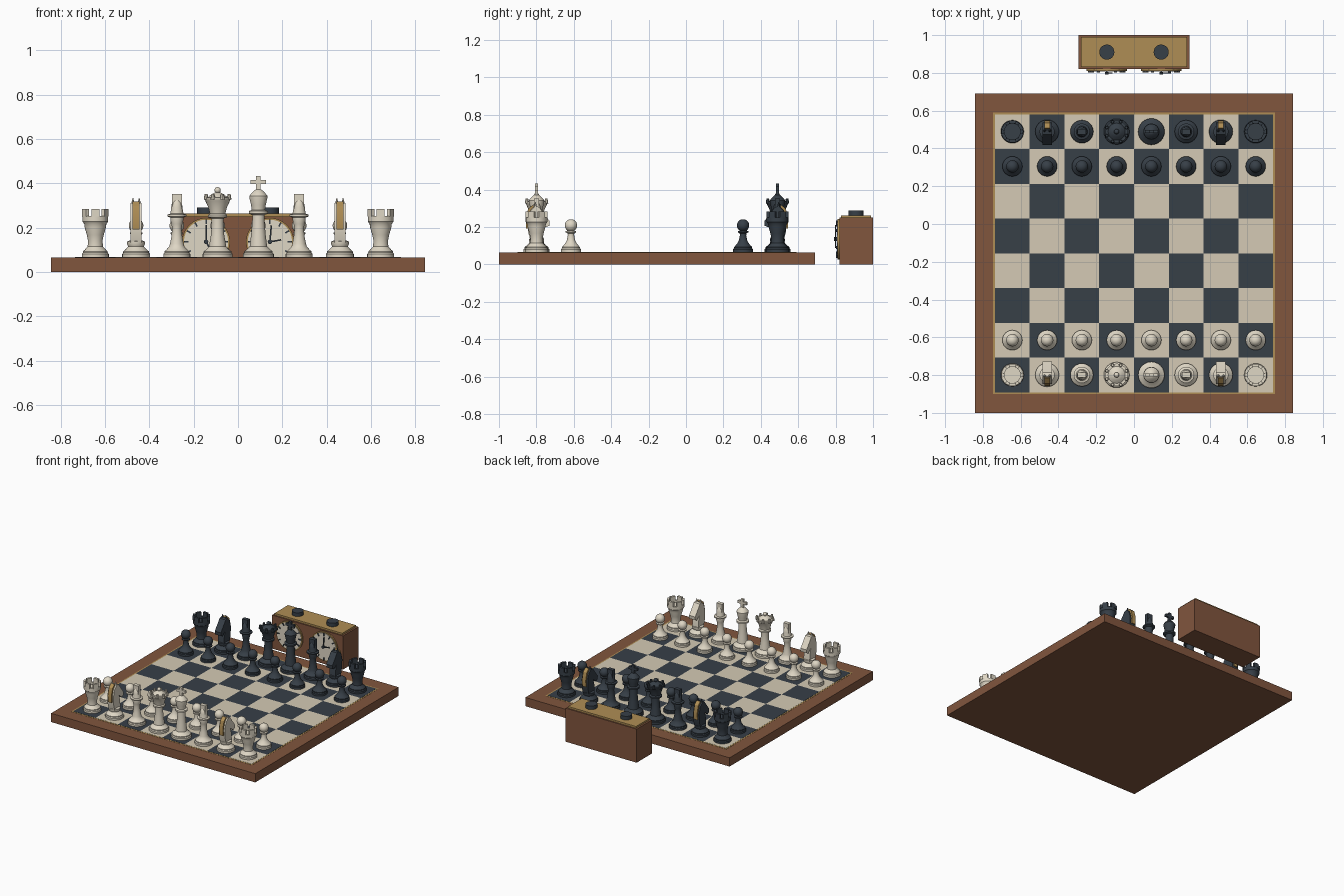
import bpy, bmesh, math
from math import sin, cos, pi, radians
from mathutils import Matrix, Vector

if "Cube" in bpy.data.objects:
    bpy.data.objects.remove(bpy.data.objects["Cube"])


def mat(name, c):
    m = bpy.data.materials.new(name)
    m.diffuse_color = (*c, 1)
    m.use_nodes = True
    m.node_tree.nodes["Principled BSDF"].inputs["Base Color"].default_value = m.diffuse_color
    return m


WOOD = mat("walnut", (0.22, 0.092, 0.048))
CREAM = mat("maple", (0.66, 0.59, 0.46))
IVORY = mat("ivory", (0.74, 0.68, 0.56))
DARK = mat("slate", (0.038, 0.050, 0.064))
BRASS = mat("brass", (0.43, 0.27, 0.09))
SQ, BY, TOP = 0.184, -0.155, 0.067


def box(bm, c, s, rot=Matrix()):
    m = Matrix.Translation(c) @ rot @ Matrix.Diagonal((*s, 1))
    bmesh.ops.create_cube(bm, size=1, matrix=m)


def cyl(bm, c, r, d, r2=None, seg=32, rot=Matrix()):
    bmesh.ops.create_cone(bm, cap_ends=True, segments=seg, radius1=r,
                          radius2=r if r2 is None else r2, depth=d,
                          matrix=Matrix.Translation(c) @ rot)


def ball(bm, c, r, u=20, v=12):
    bmesh.ops.create_uvsphere(bm, u_segments=u, v_segments=v, radius=r,
                              matrix=Matrix.Translation(c))


def lathe(bm, prof, seg=24):
    rings = [[bm.verts.new((r * cos(2 * pi * i / seg), r * sin(2 * pi * i / seg), z))
              for i in range(seg)] for r, z in prof]
    for a, b in zip(rings, rings[1:]):
        for i in range(seg):
            j = (i + 1) % seg
            bm.faces.new((a[i], a[j], b[j], b[i]))
    bm.faces.new(rings[0][::-1])
    bm.faces.new(rings[-1])


def slab(bm, pts, w):
    # extrude a y-z outline along x
    f = bm.faces.new([bm.verts.new((-w / 2, y, z)) for y, z in pts])
    g = bmesh.ops.extrude_face_region(bm, geom=[f])["geom"]
    bmesh.ops.translate(bm, vec=(w, 0, 0),
                        verts=[v for v in g if isinstance(v, bmesh.types.BMVert)])


def mesh(name, fn, m):
    bm = bmesh.new()
    fn(bm)
    bmesh.ops.recalc_face_normals(bm, faces=bm.faces[:])
    me = bpy.data.meshes.new(name)
    bm.to_mesh(me)
    bm.free()
    me.shade_smooth()
    me.set_sharp_from_angle(angle=radians(32))
    me.materials.append(m)
    return me


def put(name, me, loc=(0, 0, 0), turn=0):
    o = bpy.data.objects.new(name, me)
    o.location = loc
    o.rotation_euler.z = turn
    bpy.context.collection.objects.link(o)
    return o


# turned foot shared by all pieces
def foot(r):
    return [(r, 0), (r, .014), (r * .92, .02), (r * .92, .026), (r * .78, .033),
            (r * .56, .048)]


def pawn(bm):
    lathe(bm, foot(.053) + [(.022, .062), (.017, .09), (.018, .1), (.028, .104),
                            (.028, .111), (.015, .115)])
    ball(bm, (0, 0, .142), .033)


def rook(bm):
    lathe(bm, foot(.061) + [(.034, .055), (.033, .075), (.038, .1), (.048, .135),
                            (.05, .15), (.058, .16), (.058, .185), (.043, .185),
                            (.043, .17)])
    for k in range(6):
        a = pi / 3 * k + pi / 6
        box(bm, (.05 * cos(a), .05 * sin(a), .2), (.016, .036, .034),
            Matrix.Rotation(a, 4, 'Z'))


def knight(bm):
    lathe(bm, foot(.063) + [(.04, .058), (.04, .07), (.03, .075)])
    slab(bm, [(-.034, .065), (-.046, .11), (-.048, .17), (-.034, .22), (-.008, .245),
              (.014, .24), (.035, .21), (.07, .165), (.068, .14), (.05, .132),
              (.018, .158), (.03, .115), (.034, .065)], .05)
    for s in (-1, 1):
        cyl(bm, (s * .014, -.006, .25), .011, .034, .001, 8)


def mane(bm):
    slab(bm, [(-.044, .125), (-.048, .17), (-.034, .22), (-.014, .243), (-.02, .252),
              (-.045, .23), (-.059, .175), (-.055, .125)], .03)


def bishop(bm):
    lathe(bm, foot(.061) + [(.031, .06), (.025, .09), (.021, .13), (.025, .15),
                            (.029, .166), (.029, .178), (.043, .184), (.043, .192),
                            (.03, .196), (.027, .21), (.026, .225), (.022, .245),
                            (.012, .262)])
    box(bm, (0, 0, .25), (.045, .028, .072))


def queen(bm):
    lathe(bm, foot(.068) + [(.037, .06), (.03, .1), (.027, .15), (.028, .175),
                            (.043, .18), (.043, .19), (.035, .196), (.042, .225),
                            (.056, .255), (.06, .262), (.06, .27), (.045, .27), (.03, .282),
                            (.012, .292)])
    for k in range(8):
        a = pi / 4 * k + pi / 8
        cyl(bm, (.056 * cos(a), .056 * sin(a), .272), .011, .026, .007, 8)
    ball(bm, (0, 0, .302), .014, 16, 10)


def king(bm):
    lathe(bm, foot(.07) + [(.038, .06), (.033, .1), (.028, .155), (.027, .19),
                           (.043, .196), (.043, .208), (.03, .213), (.033, .235),
                           (.041, .268), (.041, .276), (.03, .29), (.016, .303), (.01, .306)])
    box(bm, (0, 0, .333), (.021, .016, .066))
    box(bm, (0, 0, .339), (.07, .016, .02))


# board: frame, inlay, squares
def add(name, m, fn):
    return put(name, mesh(name, fn, m))


def squares(parity):
    def fn(bm):
        for i in range(8):
            for j in range(8):
                if (i + j) % 2 == parity:
                    box(bm, ((i - 3.5) * SQ, BY + (j - 3.5) * SQ, .064), (SQ, SQ, .006))
    return fn


add("board_frame", WOOD, lambda bm: box(bm, (0, BY, .0325), (1.686, 1.69, .065)))
add("board_inlay", BRASS, lambda bm: box(bm, (0, BY, .063), (1.492, 1.492, .006)))
add("dark_squares", DARK, squares(0))
add("light_squares", CREAM, squares(1))

# both sets of pieces
order = ["rook", "knight", "bishop", "queen", "king", "bishop", "knight", "rook"]
makers = dict(pawn=pawn, rook=rook, knight=knight, bishop=bishop, queen=queen, king=king)
mane_mesh = mesh("knight_mane", mane, BRASS)
for side, m, back, front, turn in (("light", IVORY, 0, 1, 0), ("dark", DARK, 7, 6, pi)):
    kit = {k: mesh(f"{side}_{k}", f, m) for k, f in makers.items()}
    for i, kind in enumerate(order):
        x = (i - 3.5) * SQ
        loc = (x, BY + (back - 3.5) * SQ, TOP)
        put(f"{side}_{kind}", kit[kind], loc, turn)
        if kind == "knight":
            put(f"{side}_knight_mane", mane_mesh, loc, turn)
        put(f"{side}_pawn", kit["pawn"], (x, BY + (front - 3.5) * SQ, TOP), turn)

# clock case and top plate
add("clock_case", WOOD, lambda bm: box(bm, (0, .91, .125), (.586, .18, .25)))
add("clock_top_plate", BRASS, lambda bm: box(bm, (0, .91, .256), (.56, .16, .014)))

# clock dials, ticks, hands and buttons
FACE = Matrix.Rotation(pi / 2, 4, 'X')
for sx, angles in ((-1, (0, 150)), (1, (5, 80))):
    cx, cz = sx * .144, .136

    def marks(bm):
        for k in range(12):
            a = pi / 6 * k
            box(bm, (cx + .09 * sin(a), .805, cz + .09 * cos(a)), (.007, .008, .02),
                Matrix.Rotation(a, 4, 'Y'))

    def hands(bm):
        for a, ln in zip(angles, (.075, .052)):
            a = radians(a)
            box(bm, (cx + ln / 2 * sin(a), .799, cz + ln / 2 * cos(a)), (.007, .006, ln),
                Matrix.Rotation(a, 4, 'Y'))
        cyl(bm, (cx, .799, cz), .01, .014, seg=16, rot=FACE)

    add("dial_rim", BRASS, lambda bm: cyl(bm, (cx, .816, cz), .108, .012, rot=FACE))
    add("dial_face", IVORY, lambda bm: cyl(bm, (cx, .814, cz), .1, .014, rot=FACE))
    add("dial_marks", DARK, marks)
    add("dial_hands", DARK, hands)
    add("clock_button", DARK, lambda bm: cyl(bm, (cx, .91, .275), .04, .03, seg=24))
